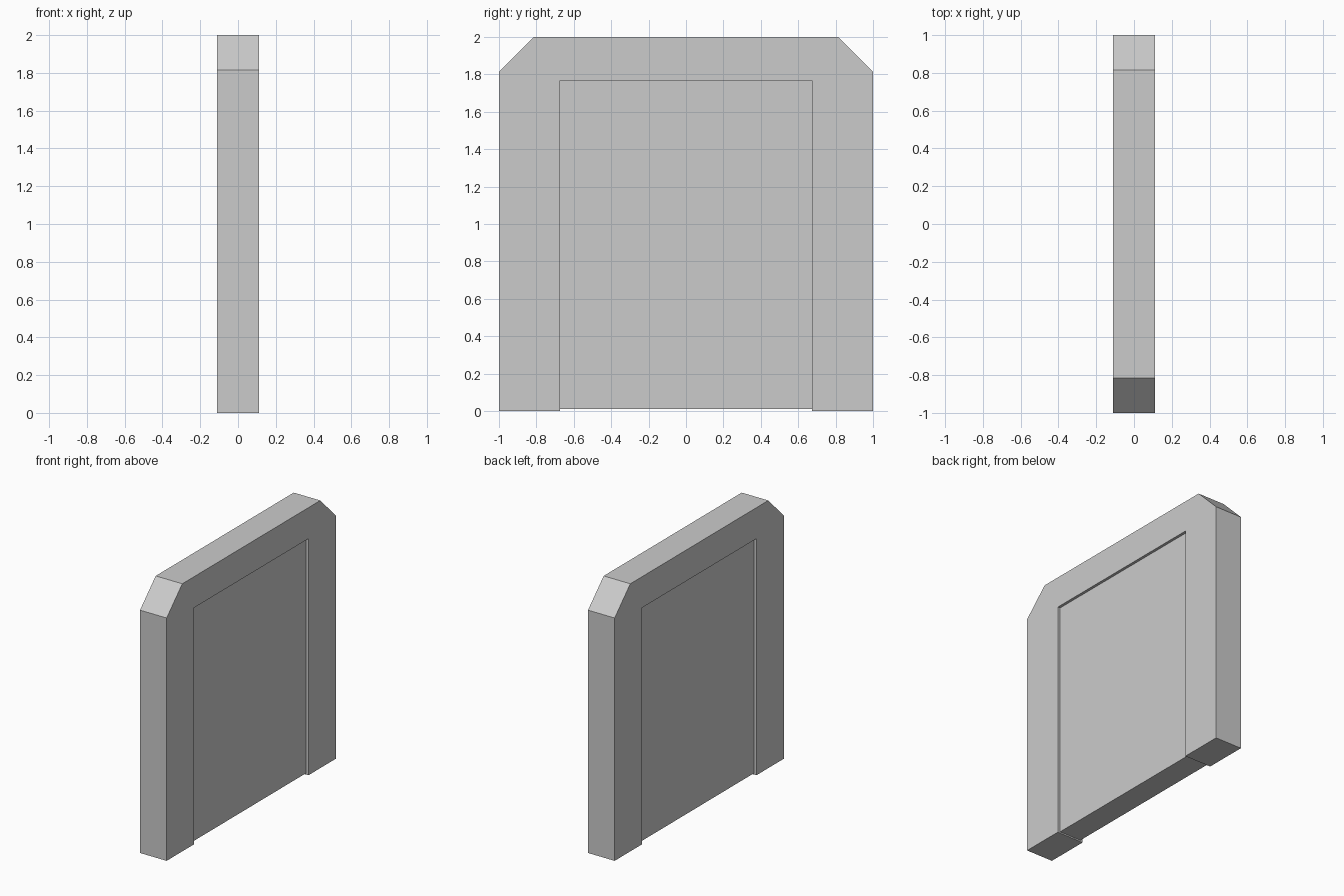
import bpy
import bmesh

if "Cube" in bpy.data.objects:
    bpy.data.objects.remove(bpy.data.objects["Cube"])


def extrude_profile(name, half_profile, half_depth):
    """Mirror a right-hand (y, z) outline across y = 0 and extrude it along x."""
    left = [(-y, z) for y, z in reversed(half_profile) if y > 0]
    outline = half_profile + left
    bm = bmesh.new()
    face = bm.faces.new([bm.verts.new((-half_depth, y, z)) for y, z in outline])
    result = bmesh.ops.extrude_face_region(bm, geom=[face])
    moved = [v for v in result["geom"] if isinstance(v, bmesh.types.BMVert)]
    bmesh.ops.translate(bm, verts=moved, vec=(2 * half_depth, 0, 0))
    bmesh.ops.recalc_face_normals(bm, faces=bm.faces)
    mesh = bpy.data.meshes.new(name)
    bm.to_mesh(mesh)
    bm.free()
    obj = bpy.data.objects.new(name, mesh)
    bpy.context.collection.objects.link(obj)
    return obj


OPEN_Y, OPEN_Z = 0.675, 1.768   # doorway half width and height
CHAMFER = 0.185

# Door surround: arch with chamfered upper corners
extrude_profile("door_frame", [
    (OPEN_Y, OPEN_Z), (OPEN_Y, 0), (1, 0),
    (1, 2 - CHAMFER), (1 - CHAMFER, 2),
], 0.11)

# Door panel: slightly recessed on both sides and raised off the floor
extrude_profile("door_panel", [(OPEN_Y, 0.01), (OPEN_Y, OPEN_Z)], 0.09)
